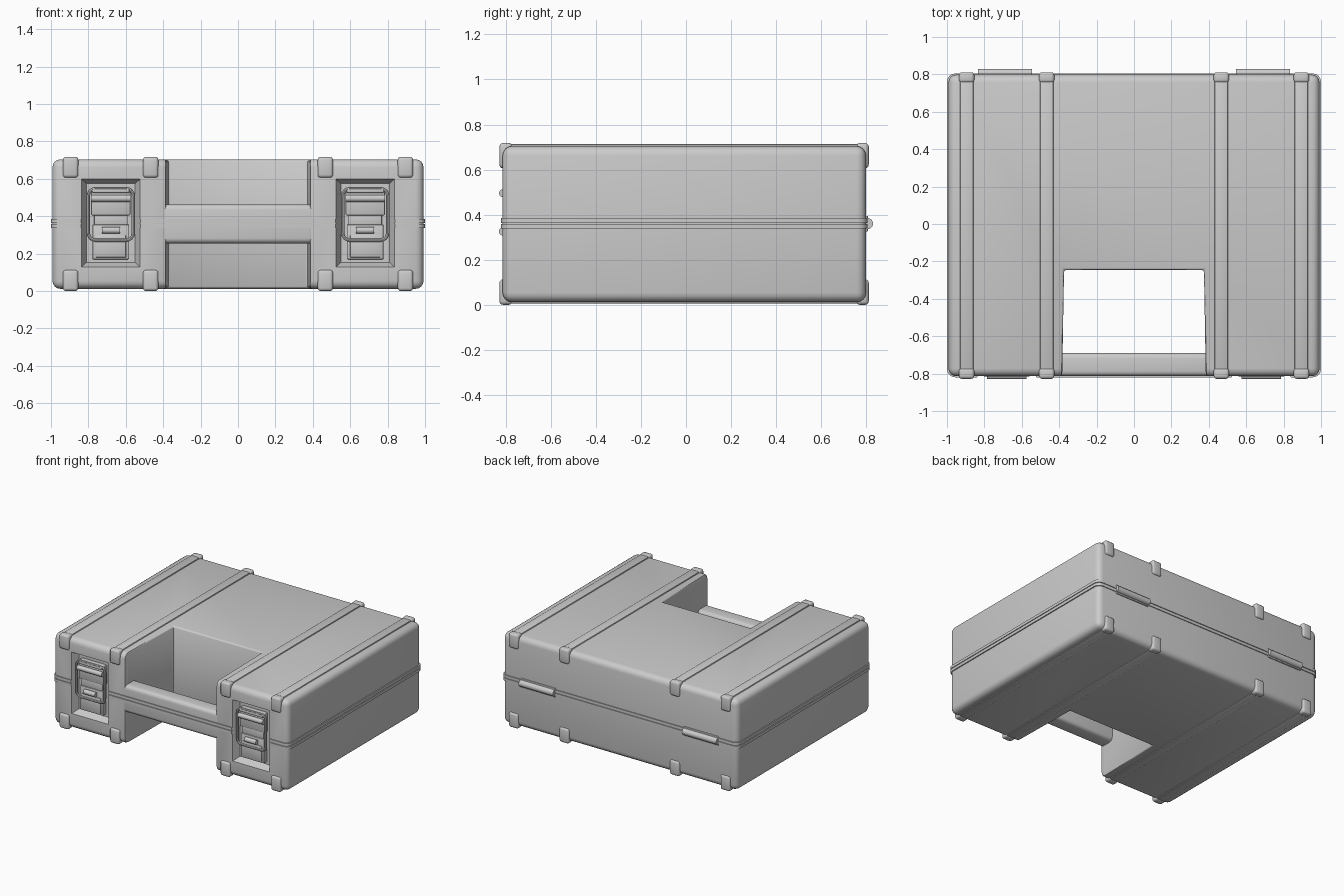
import bpy, bmesh, math
from mathutils import Matrix, Vector

if "Cube" in bpy.data.objects:
    bpy.data.objects.remove(bpy.data.objects["Cube"])


def finish(name, bm):
    bmesh.ops.recalc_face_normals(bm, faces=bm.faces)
    me = bpy.data.meshes.new(name)
    bm.to_mesh(me)
    bm.free()
    ob = bpy.data.objects.new(name, me)
    bpy.context.collection.objects.link(ob)
    return ob


def smooth(ob, angle=35):
    bpy.ops.object.select_all(action='DESELECT')
    ob.select_set(True)
    bpy.context.view_layer.objects.active = ob
    if ob.modifiers or ob.type != 'MESH':
        bpy.ops.object.convert(target='MESH')
    bpy.ops.object.shade_smooth_by_angle(angle=math.radians(angle))


def box(name, x, y, z, bevel=0.006, seg=2):
    bm = bmesh.new()
    bmesh.ops.create_cube(bm, size=1)
    for v in bm.verts:
        v.co = Vector([r[0] if c < 0 else r[1] for c, r in zip(v.co, (x, y, z))])
    if bevel:
        bmesh.ops.bevel(bm, geom=bm.edges[:], offset=bevel, segments=seg, profile=0.5, affect='EDGES')
    ob = finish(name, bm)
    smooth(ob)
    return ob


def rod(name, x0, x1, y, z, r):
    bm = bmesh.new()
    m = Matrix.Translation(((x0 + x1) / 2, y, z)) @ Matrix.Rotation(math.pi / 2, 4, 'Y')
    bmesh.ops.create_cone(bm, cap_ends=True, segments=20, radius1=r, radius2=r, depth=x1 - x0, matrix=m)
    ob = finish(name, bm)
    smooth(ob)
    return ob


# U-shaped slab: outer rectangle with the hand opening cut into the front
def u_slab(name, hx, y0, y1, z0, z1, nx, ny, radius, round_rims):
    pts = [(-hx, y0), (-nx - 0.004, y0), (-nx + 0.006, ny), (nx - 0.006, ny),
           (nx + 0.004, y0), (hx, y0), (hx, y1), (-hx, y1)]
    bm = bmesh.new()
    f = bm.faces.new([bm.verts.new((x, y, z0)) for x, y in pts])
    ext = bmesh.ops.extrude_face_region(bm, geom=[f])
    for v in ext['geom']:
        if isinstance(v, bmesh.types.BMVert):
            v.co.z = z1

    def outer(e):
        a, b = e.verts[0].co, e.verts[1].co
        vertical = abs(a.z - b.z) > 1e-5
        if vertical:
            return abs(a.x) > hx - 1e-4
        same = any(abs(a[i] - b[i]) < 1e-5 and abs(a[i] - k) < 1e-4
                   for i, k in ((0, hx), (0, -hx), (1, y0), (1, y1)))
        return round_rims and same
    bmesh.ops.bevel(bm, geom=[e for e in bm.edges if outer(e)], offset=radius,
                    segments=4, profile=0.5, affect='EDGES')
    return finish(name, bm)


# Cutter for the two sloped latch recesses
bm = bmesh.new()
for cx in (-0.68, 0.68):
    rings = []
    for y, h, za, zb in ((-0.862, 0.18, 0.107, 0.619), (-0.762, 0.13, 0.153, 0.575)):
        rings.append([bm.verts.new((cx + sx * h, y, z))
                      for sx, z in ((-1, za), (1, za), (1, zb), (-1, zb))])
    bm.faces.new(rings[0])
    bm.faces.new(rings[1])
    for i in range(4):
        j = (i + 1) % 4
        bm.faces.new((rings[0][i], rings[0][j], rings[1][j], rings[1][i]))
cutter = finish("recess_cutter", bm)
cutter.hide_render = True


def cut(ob):
    mod = ob.modifiers.new("recess", 'BOOLEAN')
    mod.operation = 'DIFFERENCE'
    mod.solver = 'EXACT'
    mod.object = cutter
    smooth(ob)


# Case body
body = u_slab("case_body", 0.992, -0.814, 0.799, 0.012, 0.704, 0.38, -0.245, 0.042, True)
bev = body.modifiers.new("opening_edges", 'BEVEL')
bev.width, bev.segments = 0.012, 2
bev.limit_method, bev.angle_limit = 'ANGLE', math.radians(60)
cut(body)

# Two lips meeting at the seam
for name, z0, z1 in (("lower_lip", 0.338, 0.359), ("upper_lip", 0.364, 0.385)):
    cut(u_slab(name, 1.0, -0.820, 0.805, z0, z1, 0.39, -0.235, 0.045, False))
    box("handle_" + name, (-0.40, 0.40), (-0.820, -0.79), (z0, z1), 0)

# Carrying handle across the opening
box("handle", (-0.41, 0.41), (-0.814, -0.69), (0.255, 0.463), 0.028, 4)

# Long ribs with clip-like end caps, top and bottom
for s in (-1, 1):
    for cx in (0.467, 0.895):
        x = s * cx
        for side, za, zb, ra, rb in (("top", 0.606, 0.718, 0.66, 0.713),
                                     ("bottom", 0.0, 0.113, 0.005, 0.06)):
            box(side + "_rib", (x - 0.036, x + 0.036), (-0.80, 0.785), (ra, rb), 0.009)
            box(side + "_rib_front_cap", (x - 0.041, x + 0.041), (-0.828, -0.77), (za, zb), 0.016, 3)
            box(side + "_rib_back_cap", (x - 0.041, x + 0.041), (0.755, 0.811), (za, zb), 0.016, 3)

# Latches and hinges on both sides
for cx in (-0.68, 0.68):
    def span(h):
        return (cx - h, cx + h)
    box("latch_upper_plate", span(0.105), (-0.800, -0.755), (0.405, 0.55))
    box("latch_middle", span(0.09), (-0.792, -0.755), (0.34, 0.42))
    box("latch_lower_plate", span(0.098), (-0.798, -0.755), (0.17, 0.355))
    box("latch_lower_panel", span(0.08), (-0.803, -0.78), (0.18, 0.30), 0.003)
    rod("latch_crossbar", cx - 0.105, cx + 0.105, -0.812, 0.495, 0.018)
    box("latch_lever_top", span(0.1), (-0.815, -0.78), (0.525, 0.548), 0.005)
    rod("latch_hook", cx - 0.048, cx + 0.048, -0.812, 0.325, 0.018)

    # Wire bail around the latch
    cu = bpy.data.curves.new("latch_bail", 'CURVE')
    cu.dimensions = '3D'
    cu.bevel_depth, cu.bevel_resolution = 0.009, 2
    sp = cu.splines.new('POLY')
    path = []
    for qx, qz, a0 in ((1, 0.51, 0), (-1, 0.51, 90), (-1, 0.31, 180), (1, 0.31, 270)):
        for k in range(5):
            a = math.radians(a0 + k * 22.5)
            path.append((cx + qx * 0.082 + 0.038 * math.cos(a), -0.806, qz + 0.038 * math.sin(a)))
    sp.points.add(len(path) - 1)
    for p, co in zip(sp.points, path):
        p.co = (*co, 1)
    sp.use_cyclic_u = True
    bail = bpy.data.objects.new("latch_bail", cu)
    bpy.context.collection.objects.link(bail)
    smooth(bail)

    # Hinge barrel with its leaf
    h0, h1 = cx - 0.145 + 0.01 * (cx > 0), cx + 0.145 + 0.01 * (cx > 0)
    if cx < 0:
        h0, h1 = h0 - 0.01, h1 - 0.01
    rod("hinge_barrel", h0, h1, 0.805, 0.36, 0.025)
    box("hinge_leaf", (h0, h1), (0.77, 0.807), (0.325, 0.395), 0.003)

bpy.data.objects.remove(cutter)
